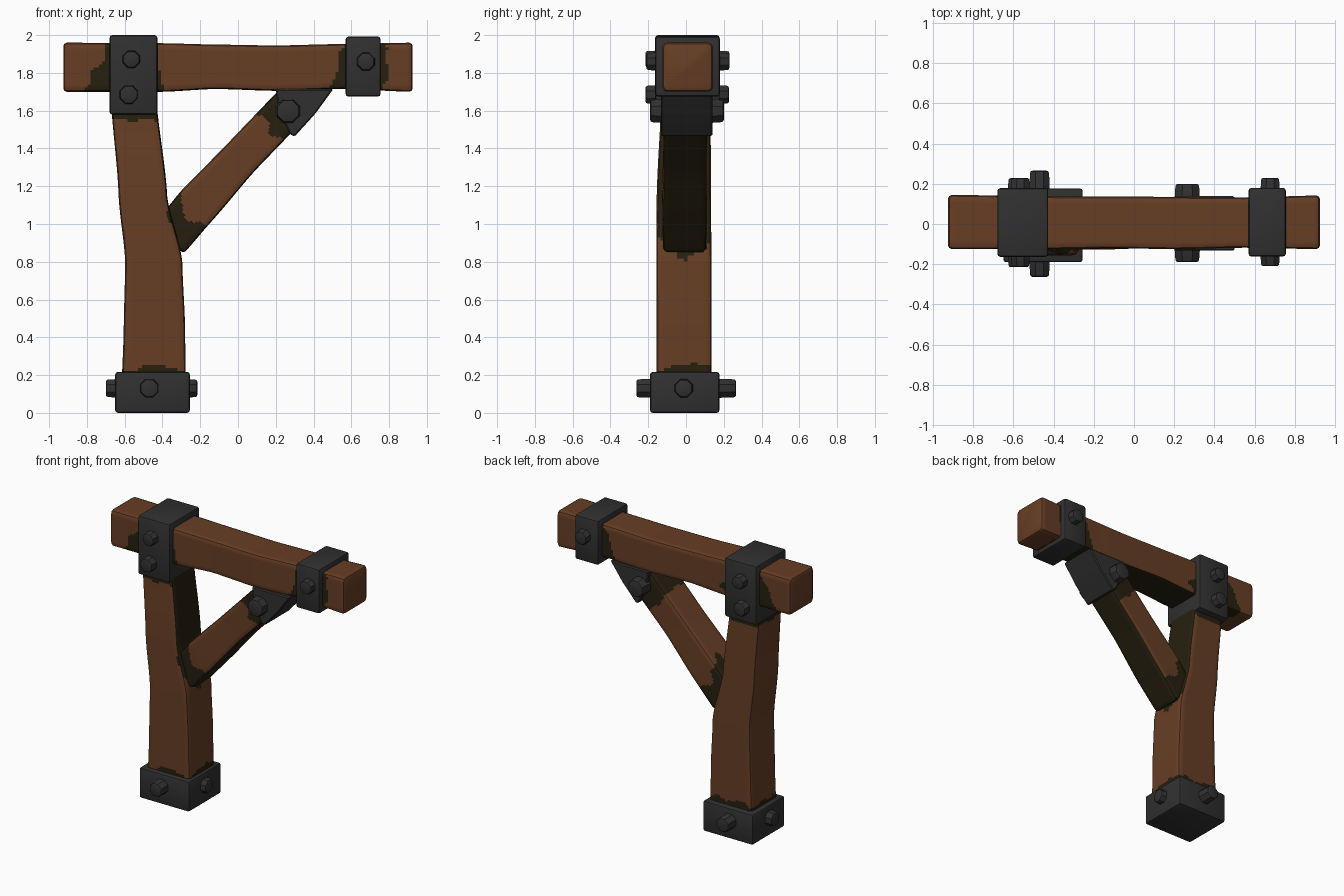
import bpy, bmesh, math
from mathutils import Vector, Matrix, noise

if "Cube" in bpy.data.objects:
    bpy.data.objects.remove(bpy.data.objects["Cube"])


def mat(name, rgb):
    m = bpy.data.materials.new(name)
    m.diffuse_color = (*rgb, 1)
    m.use_nodes = True
    m.node_tree.nodes["Principled BSDF"].inputs["Base Color"].default_value = m.diffuse_color
    return m


WOOD = mat("brown wood", (0.135, 0.048, 0.018))
STAIN = mat("dark stain", (0.020, 0.014, 0.005))
METAL = mat("dark iron", (0.030, 0.030, 0.031))


def finish(bm, name, mats, angle=32):
    bmesh.ops.recalc_face_normals(bm, faces=bm.faces)
    me = bpy.data.meshes.new(name)
    bm.to_mesh(me)
    bm.free()
    ob = bpy.data.objects.new(name, me)
    bpy.context.collection.objects.link(ob)
    for m in mats:
        me.materials.append(m)
    bpy.ops.object.select_all(action='DESELECT')
    ob.select_set(True)
    bpy.context.view_layer.objects.active = ob
    bpy.ops.object.shade_smooth_by_angle(angle=math.radians(angle))
    return ob


def section(a0, a1, b0, b1, c, n=14):
    """Rounded rectangle outline."""
    corners = [(a0, b0, 180), (a1, b0, 270), (a1, b1, 0), (a0, b1, 90)]
    arcs = []
    for a, b, ang in corners:
        ca = a + c if a == a0 else a - c
        cb = b + c if b == b0 else b - c
        arcs.append([(ca + c * math.cos(math.radians(ang + d)),
                      cb + c * math.sin(math.radians(ang + d))) for d in (0, 45, 90)])
    pts = []
    for i, arc in enumerate(arcs):
        pts += arc
        p, q = arc[-1], arcs[(i + 1) % 4][0]
        pts += [(p[0] + (q[0] - p[0]) * k / n, p[1] + (q[1] - p[1]) * k / n) for k in range(1, n)]
    return pts


def timber(name, stations, place, rule, step=0.016, c=0.022):
    """Loft a hewn timber through stations (t, a0, a1, b0, b1)."""
    def at(t):
        for s, e in zip(stations, stations[1:]):
            if t <= e[0] or e is stations[-1]:
                k = (t - s[0]) / (e[0] - s[0])
                k = 0.5 * k + 0.5 * k * k * (3 - 2 * k)
                return [s[i] + (e[i] - s[i]) * k for i in range(1, 5)]
    bm = bmesh.new()
    t0, t1 = stations[0][0], stations[-1][0]
    n = round((t1 - t0) / step)
    levels = [(t0, 0.018), (t0 + 0.006, 0.006)]
    levels += [(t0 + 0.018 + (t1 - t0 - 0.036) * i / n, 0) for i in range(n + 1)]
    levels += [(t1 - 0.006, 0.006), (t1, 0.018)]
    rings = []
    for t, d in levels:
        a0, a1, b0, b1 = at(t)
        rings.append([bm.verts.new(place(t, a, b))
                      for a, b in section(a0 + d, a1 - d, b0 + d, b1 - d, c)])
    for r, q in zip(rings, rings[1:]):
        for i in range(len(r)):
            j = (i + 1) % len(r)
            bm.faces.new((r[i], r[j], q[j], q[i]))
    bm.faces.new(rings[0])
    bm.faces.new(rings[-1])
    bmesh.ops.recalc_face_normals(bm, faces=bm.faces)
    for f in bm.faces:
        p = f.calc_center_median()
        f.material_index = rule(p, f.normal, noise.noise(p * 11) * 0.05)
    return finish(bm, name, [WOOD, STAIN, METAL])


def iron_box(name, lo, hi, bevel=0.014):
    lo, hi = Vector(lo), Vector(hi)
    bm = bmesh.new()
    bmesh.ops.create_cube(bm, size=1, matrix=Matrix.Translation((lo + hi) / 2)
                          @ Matrix.Diagonal((*(hi - lo), 1)))
    bmesh.ops.bevel(bm, geom=bm.edges[:], offset=bevel, segments=2, affect='EDGES', profile=0.5)
    return finish(bm, name, [METAL])


def bolt(name, base, tip, r):
    base, tip = Vector(base), Vector(tip)
    d = tip - base
    bm = bmesh.new()
    bmesh.ops.create_cone(bm, cap_ends=True, segments=8, radius1=r, radius2=r * 0.9, depth=d.length)
    top = [e for e in bm.edges if all(v.co.z > 0 for v in e.verts)]
    bmesh.ops.bevel(bm, geom=top, offset=0.012, segments=2, affect='EDGES', profile=0.5)
    bm.transform(Matrix.Translation((base + tip) / 2) @ d.to_track_quat('Z', 'Y').to_matrix().to_4x4()
                 @ Matrix.Rotation(math.radians(22.5), 4, 'Z'))
    return finish(bm, name, [METAL])


# brace frame: runs up and to the right
ANG = math.radians(46.5)
U = Vector((math.cos(ANG), 0, math.sin(ANG)))
N = Vector((-U.z, 0, U.x))
ORG = Vector((-0.31, 0, 0.98))


# stain rules: dark wherever timber meets iron or another timber
def post_rule(p, n, w):
    if p.z < 0.24 + w or p.z > 1.545 + w * 0.6:
        return 1
    if n.x > 0.7 and p.z > 0.80 + abs(p.y) * 0.8 + w:
        return 1
    return int((p - ORG).dot(N) > -0.15 and p.z < 1.2 and p.x > -0.375 + 0.5 * abs(p.z - 1.05) + w * 0.4)


def beam_rule(p, n, w):
    low = max(0, 1.95 - p.z)
    if n.z > 0.6 or abs(n.x) > 0.8:
        return 0
    if n.z < -0.6 and -0.45 < p.x < 0.6:
        return 1
    return int(-0.69 - 0.46 * low + w * 0.8 < p.x < -0.42 + 0.14 * low + w
               or 0.555 - 0.32 * low + w < p.x < 0.76 + 0.08 * low + w)


def brace_rule(p, n, w):
    t = (p - ORG).dot(U)
    if n.dot(U) < -0.8:
        return 2
    if n.dot(N) < -0.6:
        return 1
    return int(t < 0.07 + w or t > 0.70 + w or p.x < -0.29 + w)


timber("post", [(0.03, -0.62, -0.275, -0.155, 0.135), (0.45, -0.605, -0.28, -0.155, 0.135),
                (0.8, -0.597, -0.295, -0.157, 0.135), (1.15, -0.632, -0.375, -0.155, 0.132),
                (1.7, -0.675, -0.435, -0.13, 0.13)],
       lambda t, a, b: (a, b, t), post_rule)
timber("beam", [(-0.925, 1.70, 1.96, -0.125, 0.145), (-0.4, 1.70, 1.957, -0.125, 0.137),
                (-0.12, 1.715, 1.95, -0.12, 0.137), (0.2, 1.705, 1.945, -0.125, 0.135),
                (0.55, 1.715, 1.953, -0.118, 0.132), (0.925, 1.70, 1.96, -0.125, 0.142)],
       lambda t, a, b: (t, b, a), beam_rule)
timber("brace", [(-0.085, -0.11, 0.11, -0.12, 0.105), (0.15, -0.10, 0.128, -0.127, 0.112),
                 (0.5, -0.082, 0.122, -0.12, 0.11), (0.95, -0.085, 0.12, -0.12, 0.115)],
       lambda t, a, b: ORG + U * t + N * a + Vector((0, b, 0)), brace_rule)

# iron fittings
iron_box("base_shoe", (-0.65, -0.19, 0), (-0.255, 0.177, 0.217))
iron_box("post_clamp", (-0.68, -0.163, 1.58), (-0.427, 0.178, 2.0))
iron_box("beam_clamp", (0.57, -0.162, 1.675), (0.755, 0.18, 1.992))

# brace bracket: wedge under the beam
bm = bmesh.new()
prof = [(0.20, 1.715), (0.505, 1.715), (0.41, 1.585), (0.30, 1.463), (0.275, 1.475), (0.215, 1.60)]
face = bm.faces.new([bm.verts.new((x, -0.133, z)) for x, z in prof])
ext = bmesh.ops.extrude_face_region(bm, geom=[face])
bmesh.ops.translate(bm, vec=(0, 0.272, 0), verts=[g for g in ext["geom"] if isinstance(g, bmesh.types.BMVert)])
bmesh.ops.recalc_face_normals(bm, faces=bm.faces)
bmesh.ops.bevel(bm, geom=bm.edges[:], offset=0.007, segments=1, affect='EDGES')
finish(bm, "brace_bracket", [METAL])

# bolts, front and back
for name, x, z, r, f, b in (("clamp_bolt_upper", -0.565, 1.872, 0.052, -0.215, 0.23),
                            ("clamp_bolt_lower", -0.578, 1.685, 0.056, -0.215, 0.228),
                            ("beam_bolt", 0.677, 1.86, 0.054, -0.21, 0.23),
                            ("brace_bolt", 0.265, 1.598, 0.07, -0.19, 0.2),
                            ("shoe_bolt", -0.47, 0.13, 0.057, -0.263, 0.265)):
    bolt(name + "_front", (x, -0.10, z), (x, f, z), r)
    bolt(name + "_back", (x, 0.10, z), (x, b, z), r)
bolt("shoe_bolt_left", (-0.6, -0.012, 0.13), (-0.70, -0.012, 0.13), 0.055)
bolt("shoe_bolt_right", (-0.3, -0.012, 0.13), (-0.215, -0.012, 0.13), 0.055)
